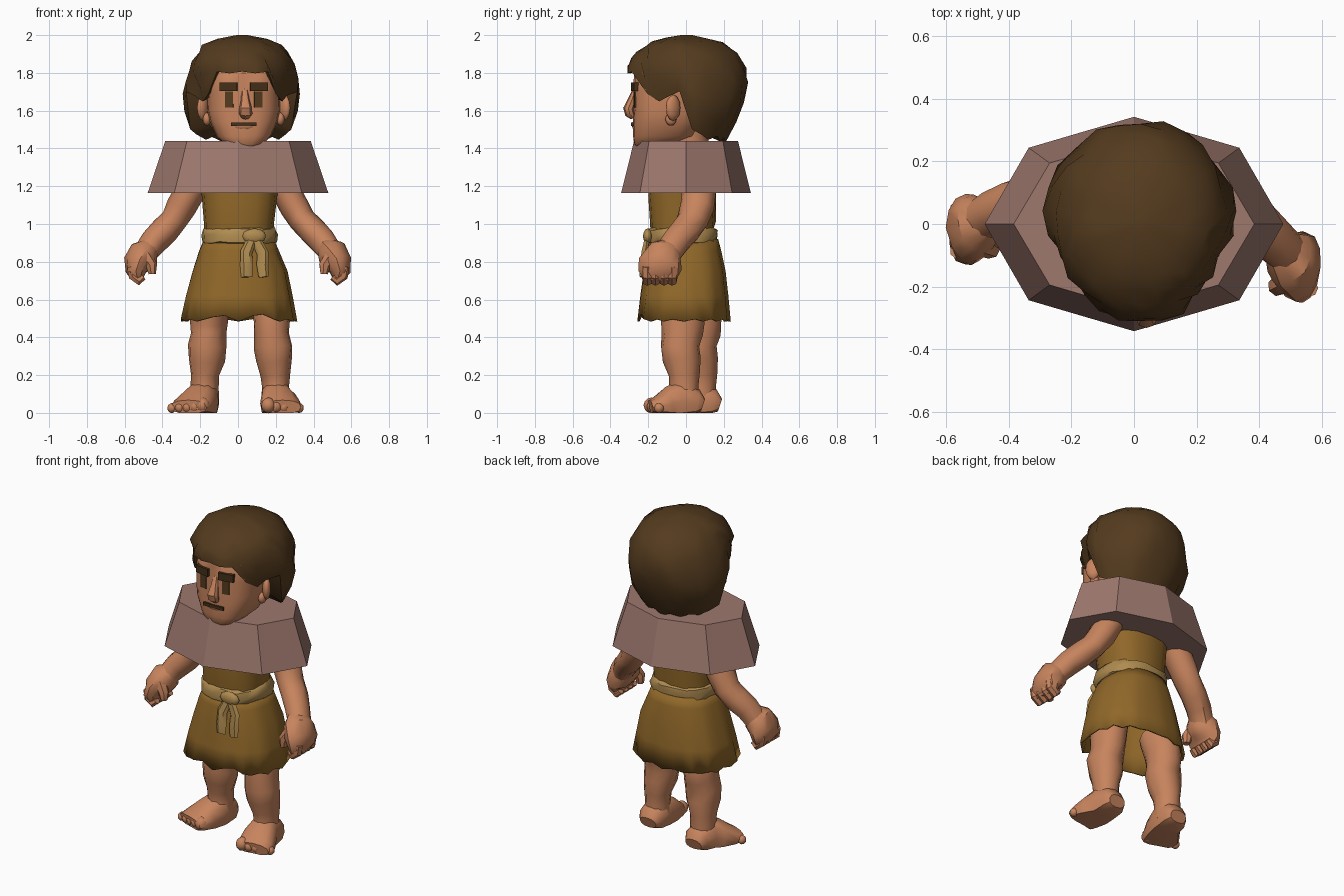
import bpy, bmesh, math, random
from mathutils import Vector, Matrix

random.seed(4)
cube = bpy.data.objects.get("Cube")
if cube:
    bpy.data.objects.remove(cube, do_unlink=True)


def material(name, rgb):
    m = bpy.data.materials.new(name)
    m.use_nodes = True
    m.diffuse_color = (*rgb, 1)
    m.node_tree.nodes["Principled BSDF"].inputs["Base Color"].default_value = (*rgb, 1)
    return m


SKIN = material("tan_skin", (0.57, 0.23, 0.11))
HAIR = material("brown_hair", (0.088, 0.043, 0.013))
DARK = material("dark_brown", (0.058, 0.029, 0.009))
CLOTH = material("ochre_cloth", (0.28, 0.137, 0.022))
ROPE = material("straw_belt", (0.43, 0.26, 0.08))
STONE = material("dusty_pink_collar", (0.34, 0.19, 0.155))


def finish(name, bm, mat, angle=40):
    bmesh.ops.recalc_face_normals(bm, faces=bm.faces)
    mesh = bpy.data.meshes.new(name)
    bm.to_mesh(mesh)
    bm.free()
    mesh.materials.append(mat)
    if angle:
        mesh.shade_smooth()
        mesh.set_sharp_from_angle(angle=math.radians(angle))
    ob = bpy.data.objects.new(name, mesh)
    bpy.context.collection.objects.link(ob)
    return ob


def bridge(bm, rings):
    for a, b in zip(rings, rings[1:]):
        n = len(a)
        for i in range(n):
            bm.faces.new((a[i], a[(i + 1) % n], b[(i + 1) % n], b[i]))


def loft(name, pts, mat, n=10, ref=(0, 1, 0), flat=False, power=1.0, caps=True, jitter=0, shape=None):
    """Skin rounded sections (x, y, z, width radius, depth radius) along a path."""
    bm = bmesh.new()
    rings = []
    cs = [Vector(p[:3]) for p in pts]
    for i, p in enumerate(pts):
        t = cs[min(i + 1, len(cs) - 1)] - cs[max(i - 1, 0)]
        t = Vector((0, 0, 1)) if flat else t.normalized()
        u = t.cross(Vector(ref)).normalized()
        v = t.cross(u)
        ring = []
        for k in range(n):
            a = math.tau * k / n
            c, s = math.cos(a), math.sin(a)
            c = math.copysign(abs(c) ** power, c)
            s = math.copysign(abs(s) ** power, s)
            co = cs[i] + u * c * p[3] + v * s * p[4]
            co += Vector([random.uniform(-jitter, jitter) for _ in range(3)])
            co.z = max(co.z, 0)
            if shape:
                co = shape(co, i, k)
            ring.append(bm.verts.new(co))
        rings.append(ring)
    bridge(bm, rings)
    if caps:
        bm.faces.new(rings[0])
        bm.faces.new(rings[-1])
    return finish(name, bm, mat)


def blob(name, loc, size, mat, turn=0, box=False):
    bm = bmesh.new()
    if box:
        bmesh.ops.create_cube(bm, size=2)
    else:
        bmesh.ops.create_icosphere(bm, subdivisions=2, radius=1)
    m = Matrix.Translation(loc) @ Matrix.Rotation(math.radians(turn), 4, 'Z') @ Matrix.Diagonal((*size, 1))
    bmesh.ops.transform(bm, matrix=m, verts=bm.verts)
    return finish(name, bm, mat, 0 if box else 50)


def lookup(table, x):
    for (x0, y0), (x1, y1) in zip(table, table[1:]):
        if x <= x1:
            return y0 + (y1 - y0) * max(0, (x - x0) / (x1 - x0))
    return table[-1][1]


# Broad eight-sided collar, a closed flat-shaded block
bm = bmesh.new()
rings = []
for z, side, cx, cy, fy in ((1.165, .478, .337, .244, .343), (1.44, .385, .27, .195, .275)):
    quarter = [(side, 0), (cx, cy), (0, fy), (-cx, cy)]
    outline = quarter + [(-x, -y) for x, y in quarter]
    rings.append([bm.verts.new((x, y, z)) for x, y in outline])
bridge(bm, rings)
bm.faces.new(rings[0])
bm.faces.new(rings[1])
finish("collar", bm, STONE, 0)

# Tunic body
loft("tunic_body", [(.005, -.02, .9, .185, .165), (.005, -.02, 1.0, .185, .17),
                    (.008, -.02, 1.15, .2, .18), (.005, -.01, 1.32, .21, .17)],
     CLOTH, 16, flat=True, power=.8)


# Flared skirt with soft folds, and two slits in the front hem
def folds(co, i, k):
    w = i / 4
    swell = 1 + .03 * w * math.sin(k * 2.4)
    co.x *= swell
    co.y *= swell
    if i == 4:
        slit = max(0, 1 - abs(abs(co.x - .005) - .11) / .05) if co.y < 0 else 0
        co.z += .06 * slit + .012 * (k % 2)
    return co


skirt = loft("skirt", [(.005, -.01, .92, .185, .18), (.005, -.01, .86, .21, .195), (.01, -.008, .75, .25, .215),
                       (.005, -.01, .62, .28, .23), (.003, -.012, .485, .305, .243)],
             CLOTH, 32, flat=True, power=.85, caps=False, shape=folds)
solid = skirt.modifiers.new("cloth_thickness", 'SOLIDIFY')
solid.thickness = .012

# Belt, knot and hanging ends
loft("belt", [(.008, -.02, .895, .185, .165), (.008, -.02, .905, .2, .185), (.008, -.022, .94, .205, .19),
              (.008, -.02, .97, .198, .185), (.008, -.02, .98, .18, .165)],
     ROPE, 18, flat=True, power=.85, jitter=.007)
blob("belt_knot", (.085, -.203, .935), (.065, .025, .042), ROPE)
for label, x in (("right", .045), ("left", .13)):
    loft(label + "_belt_end", [(.085, -.203, .94, .026, .014), (x, -.217, .85, .032, .018),
                               (x, -.228, .78, .034, .016), (x * 1.05, -.234, .72, .028, .01)],
         ROPE, 6, jitter=.003)

# Legs and feet; the right leg stands a little further back, toes turned out
for label, s, dx, dy, splay in (("left", 1, 0, 0, 1), ("right", -1, .023, .09, 2.4)):
    def place(x, y, z, *r):
        return (s * x + dx, y + dy, z, *r)

    loft(label + "_leg", [place(*p) for p in (
        (.16, -dy * .8, .62, .09, .1), (.178, -.015, .49, .098, .115), (.18, -.02, .42, .092, .11),
        (.186, -.03, .35, .104, .103), (.19, -.02, .28, .095, .102), (.198, -.01, .2, .076, .083),
        (.2, -.01, .14, .072, .078), (.2, -.01, .05, .075, .085))], SKIN, 12, jitter=.004)

    def toe_x(x):
        return .2 + (x - .2) * splay
    loft(label + "_foot", [place(toe_x(x), *p) for x, *p in (
        (.2, .09, .04, .055, .035), (.2, .06, .05, .078, .075), (.203, -.03, .06, .084, .115),
        (.215, -.09, .05, .1, .09), (.23, -.155, .035, .11, .052), (.235, -.19, .03, .1, .038))],
        SKIN, 12, ref=(0, 0, 1), power=.85)
    for k, r in enumerate((.042, .035, .032, .03, .027)):
        x = toe_x(.235) - .075 + .041 * k
        blob(f"{label}_toe_{k + 1}", place(x, -.183 + .01 * k, r * .95), (r * .9, r, r), SKIN)

# Arms and closed hands; the left hand swings further forward
for label, s, back in (("left", 1, 0), ("right", -1, .12)):
    def swing(x, y, z, *r):
        return (s * x, y + back * min(1, max(0, (1.12 - z) / .3)), z, *r)

    loft(label + "_arm", [swing(*p) for p in (
        (.15, .06, 1.33, .08, .08), (.24, .07, 1.2, .08, .09), (.3, .06, 1.09, .078, .09),
        (.34, .035, 1.02, .07, .082), (.39, -.0, .965, .073, .08), (.445, -.05, .91, .07, .075),
        (.49, -.095, .85, .066, .07), (.51, -.12, .81, .07, .08))], SKIN, 12, jitter=.004)
    loft(label + "_palm", [swing(*p) for p in (
        (.465, -.08, .88, .05, .06), (.497, -.11, .845, .082, .095), (.53, -.135, .79, .075, .115),
        (.54, -.14, .745, .055, .11), (.53, -.14, .71, .032, .09))], SKIN, 12, jitter=.004)
    for k in range(4):
        y = -.205 + .044 * k
        loft(f"{label}_finger_{k + 1}", [swing(*p) for p in (
            (.562, y, .775, .028, .028), (.553, y, .725, .03, .029),
            (.523, y, .7, .027, .027), (.5, y, .72, .018, .02))], SKIN, 7)
    loft(label + "_thumb", [swing(*p) for p in (
        (.49, -.18, .83, .036, .04), (.458, -.2, .78, .032, .032),
        (.455, -.2, .735, .02, .022))], SKIN, 7)

# Head, neck and ears
MID = .03
loft("neck", [(.02, .03, 1.3, .1, .1), (.02, .0, 1.56, .11, .11)], SKIN, 12, flat=True)
loft("head", [(MID, -.2, 1.405, .06, .06), (MID, -.17, 1.425, .105, .105), (MID, -.115, 1.465, .145, .165),
              (MID, -.1, 1.54, .178, .182), (MID, -.085, 1.6, .192, .192), (MID, -.08, 1.7, .19, .2),
              (MID, -.06, 1.8, .19, .215), (MID, -.02, 1.88, .16, .18)],
     SKIN, 20, flat=True, power=.7)
for label, s in (("left", 1), ("right", -1)):
    blob(label + "_ear", (MID + s * .215, -.068, 1.615), (.024, .045, .07), SKIN, s * 35)
    blob(label + "_earlobe", (MID + s * .195, -.08, 1.555), (.022, .03, .035), SKIN)
    # Brows and eyes follow the curve of the face
    blob(label + "_brow", (MID + s * .08, -.27, 1.727), (.047, .014, .023), DARK, s * 10, True)
    blob(label + "_eye", (MID + s * .077, -.271, 1.66), (.022, .0045, .042), HAIR, s * 10, True)

# Nose, lips and mouth
loft("nose", [(MID + .005, -.265, 1.72, .016, .012), (MID + .008, -.285, 1.66, .022, .022),
              (MID + .01, -.305, 1.61, .034, .028), (MID + .01, -.298, 1.585, .036, .026),
              (MID + .008, -.28, 1.563, .022, .014)], SKIN, 8)
blob("lips", (MID, -.262, 1.522), (.07, .025, .03), SKIN)
blob("mouth", (MID, -.28, 1.528), (.068, .01, .01), DARK, 0, True)
blob("chin", (MID, -.235, 1.445), (.065, .04, .035), SKIN)

# Lumpy bowl of hair: the hem is high over the face and low behind the ears
HEM = [(0, 1.795), (24, 1.82), (34, 1.75), (48, 1.66), (56, 1.635), (64, 1.69), (84, 1.69),
       (92, 1.56), (102, 1.465), (180, 1.44)]
WIDTH = [(1.44, .235), (1.53, .295), (1.64, .32), (1.75, .295), (1.84, .285), (1.95, .21), (1.985, .12), (2, .03)]
DEPTH = [(1.44, .2), (1.5, .25), (1.65, .315), (1.76, .33), (1.83, .315), (1.9, .275), (1.96, .2), (1.985, .12), (2, .03)]
bm = bmesh.new()
N, ROWS = 26, 8
rings = []
for row in range(ROWS + 1):
    ring = []
    for k in range(N):
        a = math.tau * k / N
        deg = math.degrees(min(a, math.tau - a))
        t = min(row / (ROWS - 1), 1)
        hem = lookup(HEM, deg) + .012 * (-1) ** k
        z = 2 - (2 - hem) * t ** 1.4
        scale = 1 + (random.uniform(-.05, .035) if row > 1 else 0)
        if 30 < deg < 75:
            scale -= .16 * t ** 3
        if row == ROWS:
            scale, z = .6, z + .03
        ring.append(bm.verts.new((.022 + lookup(WIDTH, z) * scale * math.sin(a),
                                  .003 - lookup(DEPTH, z) * scale * math.cos(a), z)))
    rings.append(ring)
bridge(bm, rings)
bm.faces.new(rings[0])
finish("hair", bm, HAIR, 50)
